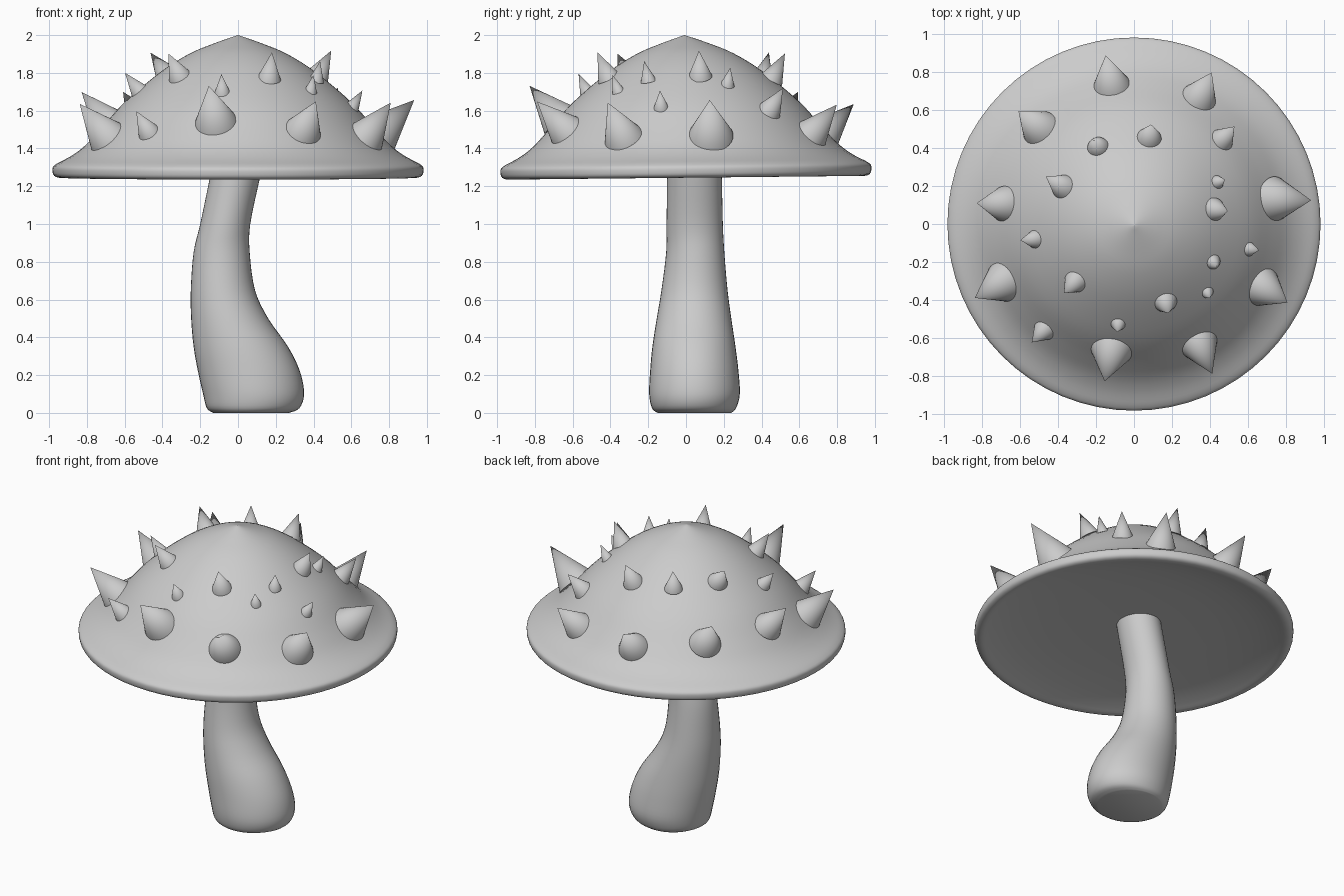
import bpy, bmesh, math
from mathutils import Vector, Matrix

if "Cube" in bpy.data.objects:
    bpy.data.objects.remove(bpy.data.objects["Cube"])


def make_object(name, bm, angle=40):
    bmesh.ops.recalc_face_normals(bm, faces=bm.faces)
    me = bpy.data.meshes.new(name)
    bm.to_mesh(me)
    bm.free()
    me.shade_smooth()
    me.set_sharp_from_angle(angle=math.radians(angle))
    ob = bpy.data.objects.new(name, me)
    bpy.context.collection.objects.link(ob)
    return ob


def loft(bm, rings):
    loops = [[bm.verts.new(p) for p in r] for r in rings]
    n = len(rings[0])
    for a, b in zip(loops, loops[1:]):
        for i in range(n):
            j = (i + 1) % n
            bm.faces.new((a[i], a[j], b[j], b[i]))
    return loops


def spline(rows, steps):
    # Catmull-Rom interpolation of tuples
    out = []
    for i in range(len(rows) - 1):
        p0, p1 = rows[max(i - 1, 0)], rows[i]
        p2, p3 = rows[i + 1], rows[min(i + 2, len(rows) - 1)]
        for s in range(steps):
            t = s / steps
            out.append([0.5 * (2 * b + (c - a) * t + (2 * a - 5 * b + 4 * c - d) * t * t
                               + (3 * b - a - 3 * c + d) * t ** 3)
                        for a, b, c, d in zip(p0, p1, p2, p3)])
    return out + [list(rows[-1])]


# Cap: revolved dome with a flared rim, shallow hollow underside, very slight tilt
DOME = spline([(0.001, 2.0), (.13, 1.955), (.26, 1.90), (.41, 1.805), (.6, 1.645),
               (.73, 1.5), (.81, 1.415), (.88, 1.362), (.95, 1.325)], 4)
RIM = spline([(.95, 1.325), (.978, 1.305), (.982, 1.28), (.973, 1.255), (.94, 1.245),
              (.88, 1.26), (.75, 1.285), (.5, 1.308), (.001, 1.32)], 3)[1:]
TILT = math.radians(0.6)
SEG = 64
bm = bmesh.new()
rings = [[(r * math.cos(2 * math.pi * i / SEG), r * math.sin(2 * math.pi * i / SEG), z)
          for i in range(SEG)] for r, z in DOME + RIM]
loops = loft(bm, rings)
bm.faces.new(loops[0])
bm.faces.new(loops[-1])
pivot = Matrix.Translation((0, 0, 1.25))
bm.transform(pivot @ Matrix.Rotation(TILT, 4, 'X') @ pivot.inverted())
make_object("cap", bm)

# Stem: curved, swollen at the foot; rows are z, xmin, xmax, ymin, ymax
STEM = [(0, -.13, .27, -.15, .24), (.025, -.165, .325, -.18, .265), (.1, -.185, .35, -.195, .285),
        (.22, -.212, .328, -.19, .278), (.35, -.235, .265, -.178, .262), (.5, -.248, .16, -.155, .24),
        (.65, -.25, .09, -.13, .22), (.85, -.235, .062, -.105, .203), (1.0, -.2, .065, -.103, .195),
        (1.24, -.15, .115, -.1, .19), (1.34, -.13, .135, -.1, .187)]
bm = bmesh.new()
rings = []
for z, x0, x1, y0, y1 in spline(STEM, 4):
    rings.append([((x0 + x1) / 2 + (x1 - x0) / 2 * math.cos(2 * math.pi * i / 40),
                   (y0 + y1) / 2 + (y1 - y0) / 2 * math.sin(2 * math.pi * i / 40), max(z, 0))
                  for i in range(40)])
loops = loft(bm, rings)
bm.faces.new(loops[0])
bm.faces.new(loops[-1])
make_object("stem", bm)


def dome_z(x, y):
    r = math.hypot(x, y)
    for (r0, z0), (r1, z1) in zip(DOME, DOME[1:]):
        if r <= r1:
            return z0 + (z1 - z0) * (r - r0) / (r1 - r0) + y * math.sin(TILT)


# Spikes: base x, base y, tip x, tip y, base radius
SPIKES = [
    (-.12, .74, -.15, .89, .095), (.345, .67, .41, .80, .093), (-.50, .505, -.61, .595, .1),
    (-.69, .105, -.83, .11, .095), (-.695, -.31, -.84, -.39, .108), (-.12, -.67, -.155, -.83, .11),
    (.345, -.64, .413, -.79, .1), (.68, -.335, .81, -.415, .105), (.745, .13, .935, .125, .12),
    (-.19, .405, -.21, .44, .057), (.08, .455, .09, .525, .065), (.465, .445, .53, .515, .064),
    (-.38, .2, -.465, .25, .065), (-.525, -.08, -.60, -.085, .05), (-.31, -.305, -.37, -.365, .063),
    (-.475, -.56, -.54, -.625, .06), (-.083, -.525, -.088, -.57, .042), (.165, -.41, .18, -.47, .063),
    (.385, -.36, .40, -.39, .035), (.415, -.2, .435, -.222, .042), (.607, -.132, .66, -.138, .04),
    (.425, .075, .495, .068, .063), (.44, .22, .48, .235, .038)]
for k, (bx, by, tx, ty, r) in enumerate(SPIKES):
    base = Vector((bx, by, dome_z(bx, by)))
    length = 2.05 * r + .02
    h = math.hypot(tx - bx, ty - by)
    axis = Vector((tx - bx, ty - by, math.sqrt(max(length ** 2 - h ** 2, .001))))
    base -= axis.normalized() * .006
    bm = bmesh.new()
    bmesh.ops.create_cone(bm, cap_ends=True, segments=32, radius1=r, radius2=0, depth=length + .006)
    bm.transform(Matrix.Translation(base + axis / 2) @ axis.to_track_quat('Z', 'Y').to_matrix().to_4x4())
    make_object("spike_%02d" % (k + 1), bm, 60)
